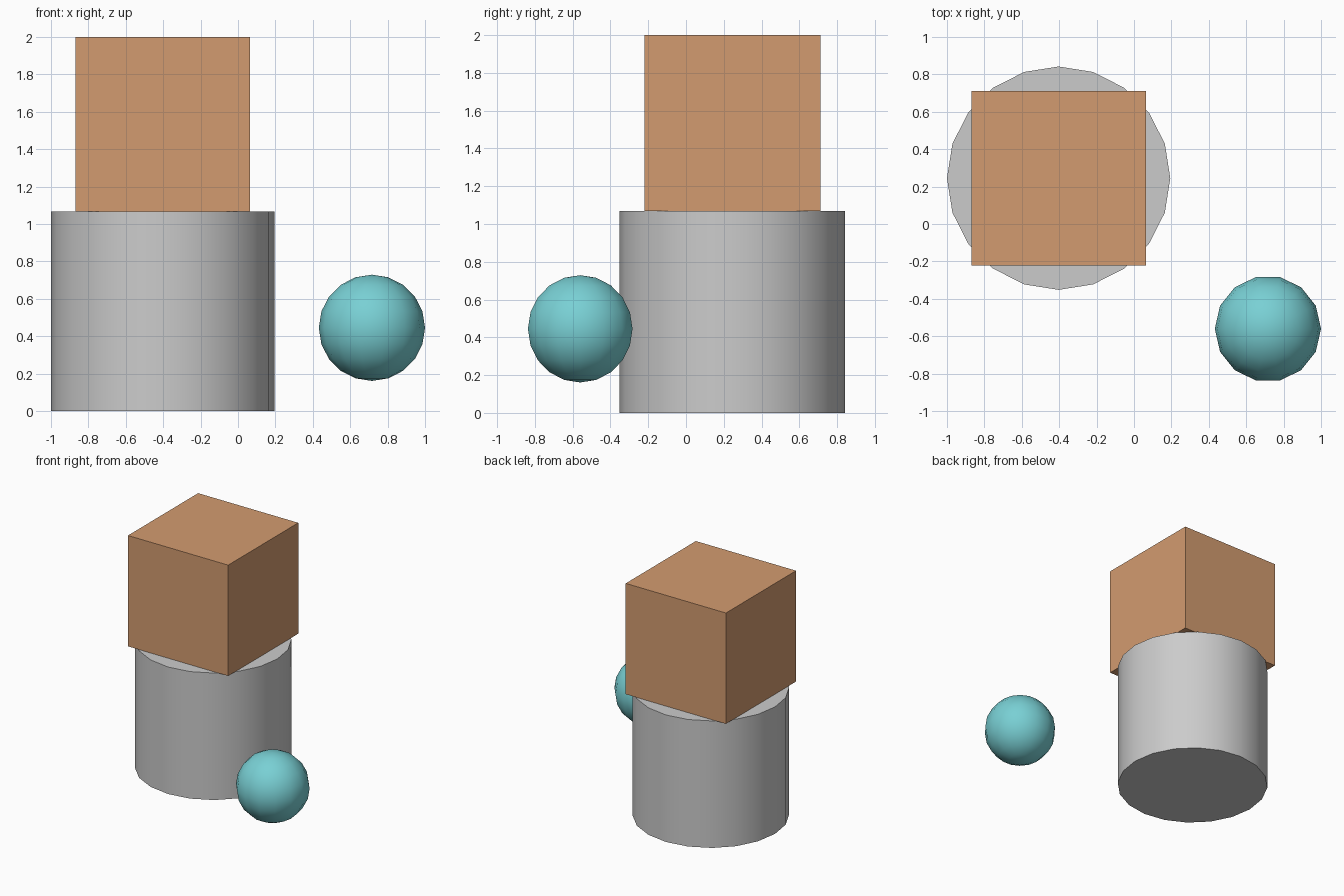
import bpy, bmesh
from math import sin, cos, pi, radians
from mathutils import Matrix

if "Cube" in bpy.data.objects:
    bpy.data.objects.remove(bpy.data.objects["Cube"])


def finish(name, bm, loc, color=None, smooth=True):
    bmesh.ops.recalc_face_normals(bm, faces=bm.faces[:])
    mesh = bpy.data.meshes.new(name)
    bm.to_mesh(mesh)
    bm.free()
    obj = bpy.data.objects.new(name, mesh)
    obj.location = loc
    bpy.context.collection.objects.link(obj)
    if color:
        mat = bpy.data.materials.new(name + "_color")
        mat.diffuse_color = (*color, 1)
        mat.use_nodes = True
        mat.node_tree.nodes["Principled BSDF"].inputs["Base Color"].default_value = mat.diffuse_color
        mesh.materials.append(mat)
    if smooth:
        bpy.ops.object.select_all(action='DESELECT')
        obj.select_set(True)
        bpy.context.view_layer.objects.active = obj
        bpy.ops.object.shade_smooth_by_angle(angle=radians(30))
    return obj


def lathe(profile, sides, poles=None):
    """Revolve (radius, z) rings about z; close with poles or flat caps."""
    bm = bmesh.new()
    rings = [[bm.verts.new((r * cos(2 * pi * i / sides), r * sin(2 * pi * i / sides), z))
              for i in range(sides)] for r, z in profile]
    for a, b in zip(rings, rings[1:]):
        for i in range(sides):
            j = (i + 1) % sides
            bm.faces.new((a[i], a[j], b[j], b[i]))
    for k, ring in enumerate((rings[0], rings[-1])):
        if poles:
            tip = bm.verts.new((0, 0, poles[k]))
            for i in range(sides):
                bm.faces.new((tip, ring[i], ring[(i + 1) % sides]))
        else:
            bm.faces.new(ring)
    return bm


CX, CY = -0.403, 0.245
TOP = 1.068

# Cylinder pedestal, 20 sides
finish("pedestal_cylinder", lathe([(0.597, 0), (0.597, TOP)], 20), (CX, CY, 0))

# Cube resting on the pedestal
side = 2.0 - TOP
bm = bmesh.new()
bmesh.ops.create_cube(bm, size=side, matrix=Matrix.Translation((0, 0, side / 2)))
finish("top_cube", bm, (CX, CY, TOP), (0.65, 0.33, 0.16), smooth=False)

# Floating ball, 14 segments and 10 rings
R = 0.284
arc = [(R * sin(pi * k / 10), -R * cos(pi * k / 10)) for k in range(1, 10)]
finish("ball", lathe(arc, 14, poles=(-R, R)), (0.716, -0.56, 0.445), (0.19, 0.63, 0.66))
